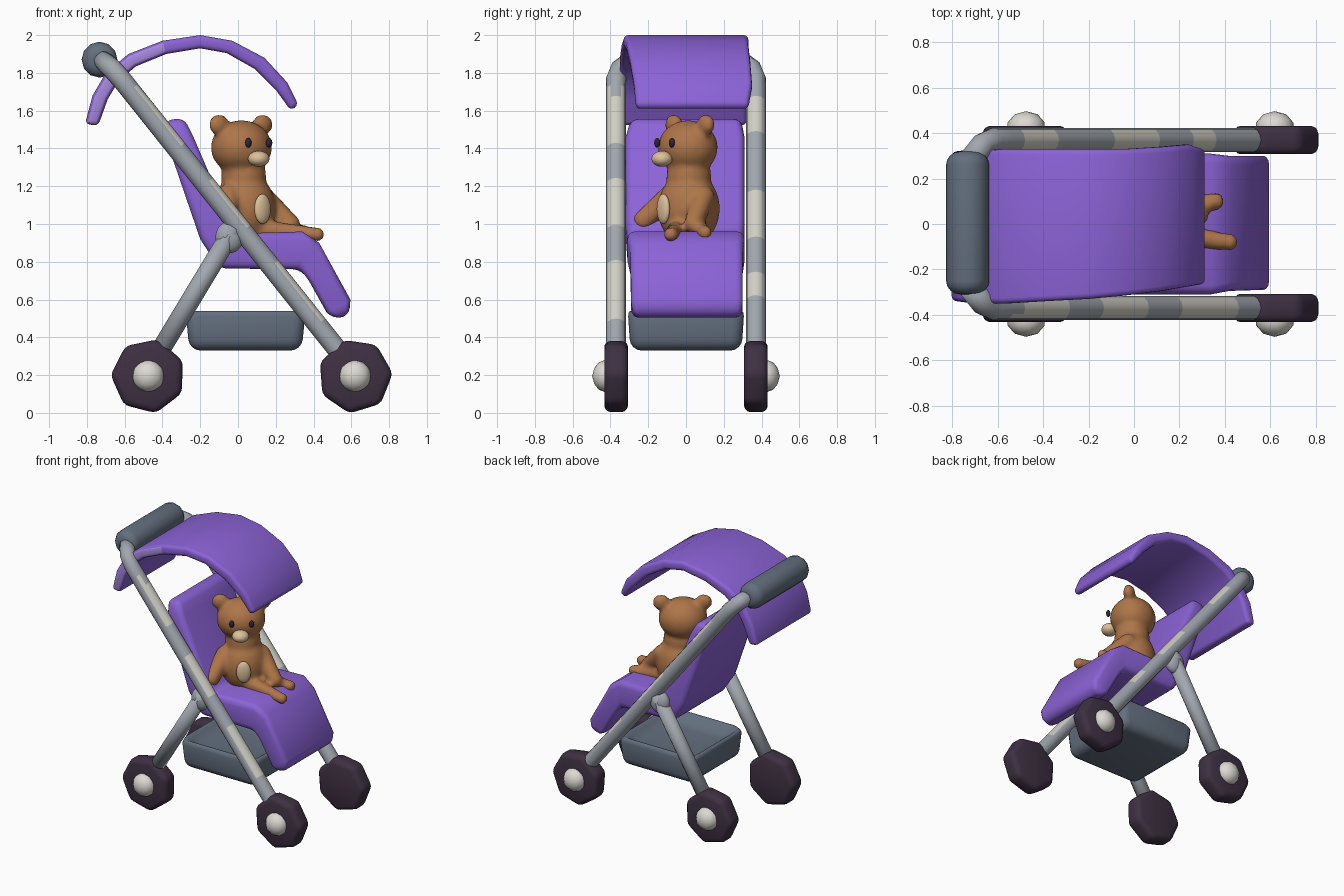
import bpy, bmesh, math
from mathutils import Vector, Matrix

cube = bpy.data.objects.get("Cube")
if cube:
    bpy.data.objects.remove(cube, do_unlink=True)


def material(name, rgb):
    m = bpy.data.materials.new(name)
    m.use_nodes = True
    m.diffuse_color = (*rgb, 1)
    m.node_tree.nodes["Principled BSDF"].inputs["Base Color"].default_value = (*rgb, 1)
    return m


purple = material("purple fabric", (.26, .125, .68))
lavender = material("pale lavender", (.39, .25, .74))
metal = material("grey metal", (.36, .39, .43))
worn = material("worn cream", (.64, .63, .56))
slate = material("slate", (.125, .16, .21))
rubber = material("dark rubber", (.048, .03, .055))
white = material("hub white", (.72, .70, .64))
fur = material("brown fur", (.42, .18, .065))
cream = material("cream fur", (.72, .53, .32))
black = material("eye black", (.025, .018, .04))


def finish(name, bm, mats, bevel=0, segments=3, angle=50):
    bmesh.ops.recalc_face_normals(bm, faces=bm.faces)
    mesh = bpy.data.meshes.new(name)
    bm.to_mesh(mesh)
    bm.free()
    for m in mats:
        mesh.materials.append(m)
    for p in mesh.polygons:
        p.use_smooth = True
    obj = bpy.data.objects.new(name, mesh)
    bpy.context.collection.objects.link(obj)
    if bevel:
        mod = obj.modifiers.new("rounding", "BEVEL")
        mod.width, mod.segments = bevel, segments
        mod.limit_method = "ANGLE"
        mod.angle_limit = math.radians(angle)
    return obj


def blob(bm, loc, scale, turn=0, detail=3):
    mat = Matrix.LocRotScale(Vector(loc), Matrix.Rotation(turn, 3, "Z"), Vector(scale))
    bmesh.ops.create_icosphere(bm, subdivisions=detail, radius=1, matrix=mat)


def ball(name, loc, scale, mat, turn=0, detail=3):
    bm = bmesh.new()
    blob(bm, loc, scale, turn, detail)
    return finish(name, bm, [mat])


def slab(name, sections, mats, bevel):
    """Cushion from cross sections: (outer xz, inner xz, y low, y high)."""
    bm = bmesh.new()
    rings = []
    for (ox, oz), (ix, iz), lo, hi in sections:
        rings.append([bm.verts.new(c) for c in
                      ((ox, lo, oz), (ox, hi, oz), (ix, hi, iz), (ix, lo, iz))])
    for a, b in zip(rings, rings[1:]):
        for i in range(4):
            j = (i + 1) % 4
            bm.faces.new((a[i], a[j], b[j], b[i]))
    bm.faces.new(rings[0])
    bm.faces.new(rings[-1])
    return finish(name, bm, mats, bevel)


def tube(name, path, radius, worn_bands=(), sides=12):
    bm = bmesh.new()
    pts = [Vector(p) for p in path]
    rings = []
    for i, p in enumerate(pts):
        t = (pts[min(i + 1, len(pts) - 1)] - pts[max(i - 1, 0)]).normalized()
        u = t.cross(Vector((0, 1, 0))).normalized()
        v = t.cross(u)
        rings.append([bm.verts.new(p + radius * (u * math.cos(a) + v * math.sin(a)))
                      for a in (math.tau * k / sides for k in range(sides))])
    for a, b in zip(rings, rings[1:]):
        for i in range(sides):
            j = (i + 1) % sides
            bm.faces.new((a[i], a[j], b[j], b[i]))
    bm.faces.new(rings[0])
    bm.faces.new(rings[-1])
    bmesh.ops.recalc_face_normals(bm, faces=bm.faces)
    # worn paint on upward faces inside the height bands
    for f in bm.faces:
        z = f.calc_center_median().z
        f.normal_update()
        if f.normal.x > .35 and any(lo < z < hi for lo, hi in worn_bands):
            f.material_index = 1
    return finish(name, bm, [metal, worn])


def lathe_y(name, loc, radius, width, sides, mat, bevel, segments, spin=0):
    bm = bmesh.new()
    rot = Matrix.Rotation(spin, 4, "Y") @ Matrix.Rotation(math.pi / 2, 4, "X")
    bmesh.ops.create_cone(bm, cap_ends=True, segments=sides, radius1=radius, radius2=radius,
                          depth=width, matrix=Matrix.Translation(loc) @ rot)
    return finish(name, bm, [mat], bevel, segments, 60)


# Frame, wheels and hubs on both sides
bands = {-1: ((1.4, 1.7), (1.0, 1.25), (.5, .82)),
         1: ((1.48, 1.68), (.95, 1.2), (.6, .75))}
for s, side in ((-1, "right"), (1, "left")):
    low, high = Vector((.57, s * .37, .28)), Vector((-.62, s * .37, 1.77))
    path = [low.lerp(high, i / 24) for i in range(25)]
    path += [Vector((-.665, s * .35, 1.82)), Vector((-.72, s * .28, 1.87))]
    tube(side + "_main_tube", path, .053, bands[s])
    tube(side + "_rear_leg", [(-.02, s * .37, .98), (-.43, s * .37, .3)], .051)
    ball(side + "_frame_joint", (-.045, s * .37, .93), (.075, .05, .085), metal)
    for x, end, spin in ((-.475, "rear", .25), (.62, "front", .6)):
        wheel = lathe_y(f"{side}_{end}_wheel", (x, s * .37, .195), .2, .125, 7, rubber, .035, 3, spin)
        wheel.modifiers[0].angle_limit = math.radians(40)
        ball(f"{side}_{end}_hub", (x, s * .425, .195), (.086, .072, .086), white, 0, 2)

# Push handle
lathe_y("handle", (-.733, .005, 1.87), .095, .63, 12, slate, .06, 4)

# Seat: backrest, cushion and leg flap
slab("seat", [
    ((-.285, 1.56), (-.385, 1.55), -.29, .29),
    ((-.24, 1.47), (-.375, 1.43), -.32, .31),
    ((-.05, 1.03), (-.2, .92), -.32, .31),
    ((.0, .95), (-.1, .765), -.31, .31),
    ((.34, .96), (.33, .76), -.31, .31),
    ((.43, .9), (.375, .7), -.295, .3),
    ((.595, .6), (.47, .53), -.29, .3),
    ((.59, .52), (.52, .495), -.28, .29)], [purple], .045)

# Sun canopy
canopy = slab("canopy", [
    ((-.81, 1.53), (-.74, 1.52), -.34, .32),
    ((-.77, 1.68), (-.69, 1.66), -.345, .325),
    ((-.7, 1.8), (-.63, 1.76), -.35, .325),
    ((-.58, 1.9), (-.54, 1.835), -.35, .33),
    ((-.4, 1.97), (-.38, 1.9), -.34, .33),
    ((-.2, 2.0), (-.2, 1.93), -.33, .33),
    ((-.03, 1.97), (-.06, 1.905), -.315, .33),
    ((.14, 1.88), (.09, 1.82), -.295, .34),
    ((.26, 1.75), (.2, 1.71), -.275, .35),
    ((.32, 1.63), (.28, 1.6), -.265, .33)], [purple, lavender], .024)
for p in canopy.data.polygons:
    if p.normal.y < -.8 and p.center.x < -.45:
        p.material_index = 1

# Storage basket with a sunken top
bm = bmesh.new()
bmesh.ops.create_cube(bm, size=1, matrix=Matrix.LocRotScale(
    Vector((.04, 0, .45)), None, Vector((.64, .62, .24))))
for v in bm.verts:
    if v.co.z < .45:
        v.co.x = .04 + (v.co.x - .04) * .93
        v.co.y *= .95
bm.faces.ensure_lookup_table()
top = max(bm.faces, key=lambda f: f.calc_center_median().z)
bmesh.ops.inset_region(bm, faces=[top], thickness=.09)
bmesh.ops.translate(bm, verts=top.verts, vec=(0, 0, -.09))
for v in top.verts:
    v.co.x = .04 + (v.co.x - .04) * .9
    v.co.y *= .9
finish("basket", bm, [slate], .06, 4, 30)

# Toy bear, turned towards one side: fused body, then face details
turn = math.radians(-55)
bm = bmesh.new()
blob(bm, (.018, .01, 1.405), (.155, .167, .145), turn)
blob(bm, (.03, .015, 1.25), (.12, .12, .13))
blob(bm, (.035, .015, 1.08), (.165, .165, .2), turn)
for ear in ((-.1, -.065, 1.525), (.13, .105, 1.525)):
    blob(bm, ear, (.04, .06, .057), turn)


def limb(start, end, r1, r2):
    for i in range(9):
        t = i / 8
        r = r1 + (r2 - r1) * t
        blob(bm, Vector(start).lerp(Vector(end), t), (r, r, r), 0, 2)


limb((.13, .09, 1.14), (.28, .04, 1.0), .065, .052)
limb((-.05, -.08, 1.15), (-.06, -.225, 1.02), .065, .055)
limb((.1, -.04, .97), (.42, -.08, .945), .06, .04)
limb((.12, .05, .97), (.36, .1, .955), .06, .04)
bear = finish("bear_body", bm, [fur])
remesh = bear.modifiers.new("fuse", "REMESH")
remesh.mode = "VOXEL"
remesh.voxel_size = .016
remesh.use_smooth_shade = True
soften = bear.modifiers.new("soften", "SMOOTH")
soften.iterations = 4

ball("bear_muzzle", (.11, -.127, 1.345), (.055, .058, .042), cream, turn)
ball("bear_belly_patch", (.13, -.12, 1.08), (.025, .05, .08), cream, turn)
ball("bear_right_eye", (.055, -.153, 1.43), (.015, .018, .026), black, turn, 2)
ball("bear_left_eye", (.165, -.075, 1.43), (.015, .018, .026), black, turn, 2)
